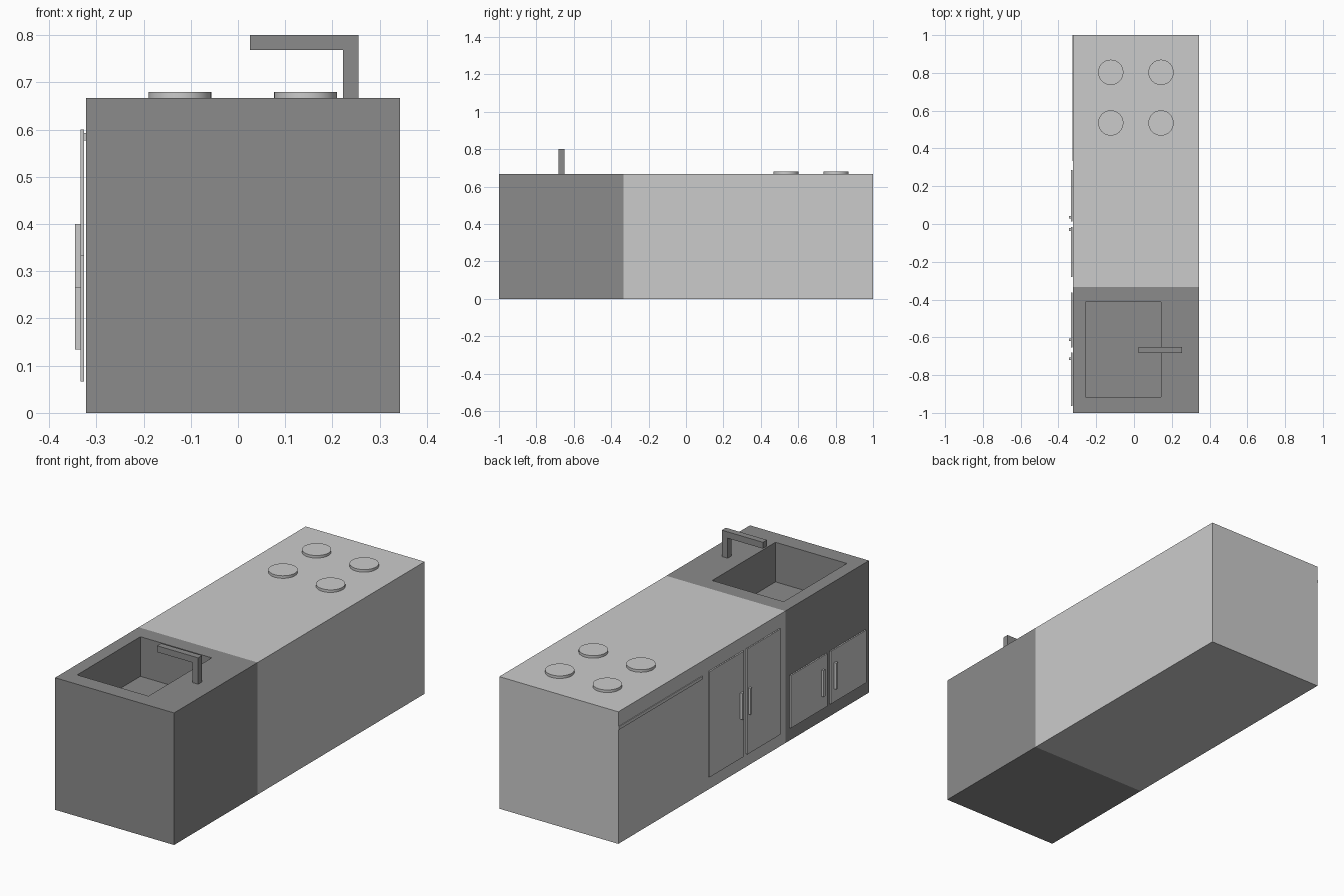
import bpy, bmesh
from mathutils import Vector

if "Cube" in bpy.data.objects:
    bpy.data.objects.remove(bpy.data.objects["Cube"])

H = 0.667          # counter height
XF, XB = -0.322, 0.343   # door side and back side of the cabinets

dark = bpy.data.materials.new("dark_grey")
dark.diffuse_color = (0.26, 0.26, 0.26, 1)
dark.use_nodes = True
dark.node_tree.nodes["Principled BSDF"].inputs["Base Color"].default_value = dark.diffuse_color


def finish(name, bm, mat=None):
    bmesh.ops.recalc_face_normals(bm, faces=bm.faces)
    me = bpy.data.meshes.new(name)
    bm.to_mesh(me)
    bm.free()
    ob = bpy.data.objects.new(name, me)
    bpy.context.collection.objects.link(ob)
    if mat:
        me.materials.append(mat)
    return ob


def box_bm(x0, x1, y0, y1, z0, z1):
    bm = bmesh.new()
    bmesh.ops.create_cube(bm, size=1)
    for v in bm.verts:
        v.co = Vector((x1 if v.co.x > 0 else x0,
                       y1 if v.co.y > 0 else y0,
                       z1 if v.co.z > 0 else z0))
    return bm


def box(name, *dims, mat=None):
    return finish(name, box_bm(*dims), mat)


# main stove cabinet
box("stove_cabinet", XF, XB, -0.333, 1, 0, H)

# sink cabinet with a basin sunk into its top face
bm = box_bm(XF, XB, -1, -0.333, 0, H)
top = max(bm.faces, key=lambda f: f.calc_center_median().z)
c = top.calc_center_median()
bmesh.ops.inset_region(bm, faces=[top], thickness=0.05)
for v in top.verts:
    v.co.x = 0.142 if v.co.x > c.x else -0.257
    v.co.y = -0.412 if v.co.y > c.y else -0.917
ext = bmesh.ops.extrude_face_region(bm, geom=[top])
for v in [g for g in ext["geom"] if isinstance(g, bmesh.types.BMVert)]:
    v.co.z -= 0.2
if top.is_valid:
    bmesh.ops.delete(bm, geom=[top], context='FACES_ONLY')
finish("sink_cabinet", bm, dark)

# faucet: L-shaped profile extruded along y
profile = [(0.222, H), (0.255, H), (0.255, 0.8), (0.025, 0.8), (0.025, 0.768), (0.222, 0.768)]
bm = bmesh.new()
face = bm.faces.new([bm.verts.new((x, -0.682, z)) for x, z in profile])
ext = bmesh.ops.extrude_face_region(bm, geom=[face], use_keep_orig=True)
for v in [g for g in ext["geom"] if isinstance(g, bmesh.types.BMVert)]:
    v.co.y += 0.032
finish("faucet", bm, dark)

# four round burners
for i, x in enumerate((-0.123, 0.143)):
    for j, y in enumerate((0.535, 0.803)):
        bpy.ops.mesh.primitive_cylinder_add(vertices=32, radius=0.067, depth=0.014,
                                            location=(x, y, H + 0.006))
        bpy.context.object.name = f"burner_{i}{j}"
        bpy.ops.object.shade_smooth_by_angle()

# thin trim strip below the burners
box("oven_trim", -0.326, XF, 0.333, 1, 0.577, 0.593)

# door pairs with bar handles: y ranges, top, handle centre, handle base
doors = [
    ("tall_door_a", 0.012, 0.287, 0.6, 0.036, 0.267),
    ("tall_door_b", -0.28, -0.015, 0.6, -0.029, 0.267),
    ("sink_door_a", -0.653, -0.362, 0.333, -0.613, 0.134),
    ("sink_door_b", -0.964, -0.68, 0.333, -0.714, 0.134),
]
for name, y0, y1, zt, hy, hz in doors:
    box(name, -0.333, -0.326, y0, y1, 0.067, zt)
    box(name + "_handle", -0.345, -0.333, hy - 0.007, hy + 0.007, hz, hz + 0.133)
